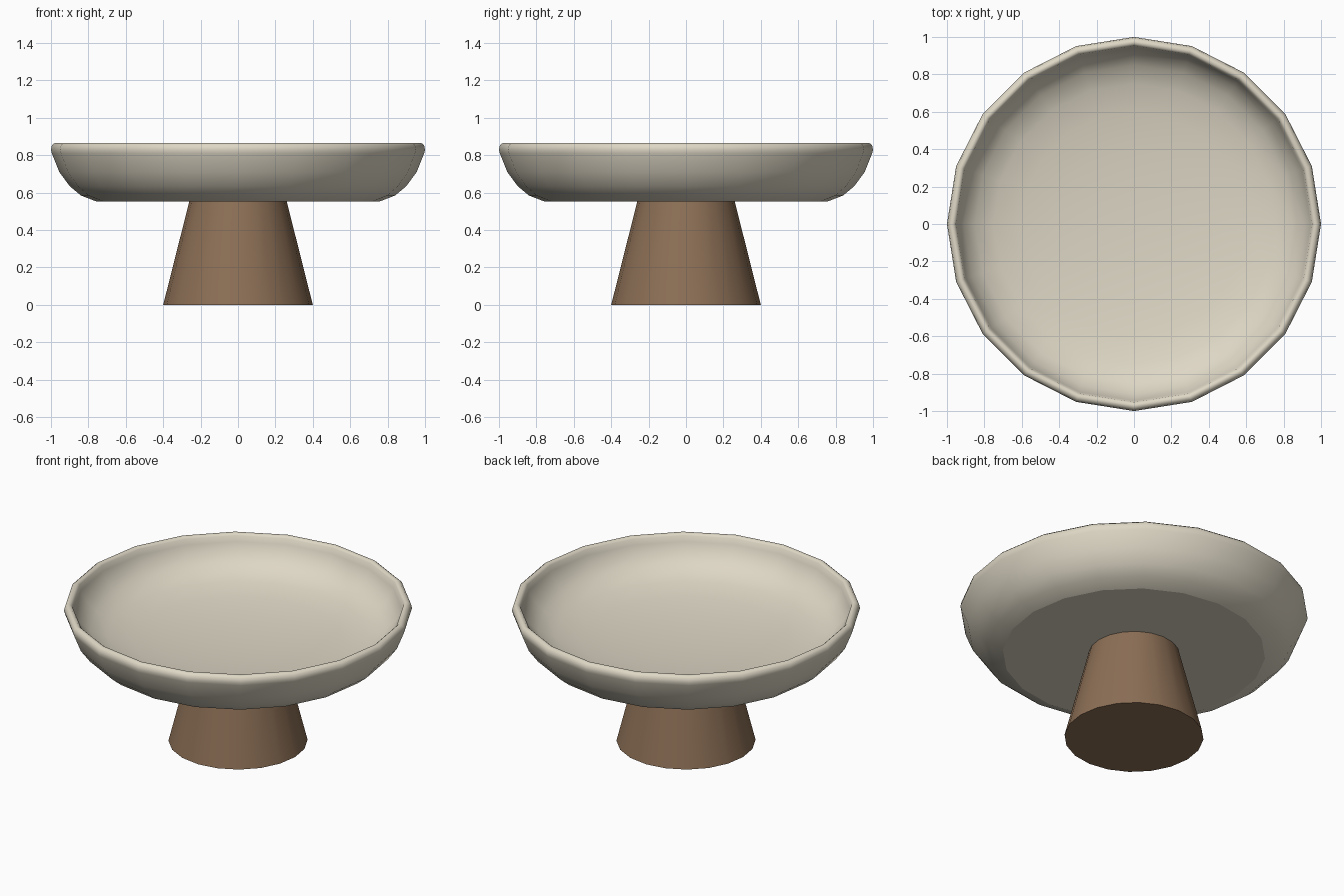
import bpy, bmesh, math

if "Cube" in bpy.data.objects:
    bpy.data.objects.remove(bpy.data.objects["Cube"])

SIDES = 20


def material(name, rgb):
    m = bpy.data.materials.new(name)
    m.diffuse_color = (*rgb, 1)
    m.use_nodes = True
    m.node_tree.nodes["Principled BSDF"].inputs["Base Color"].default_value = m.diffuse_color
    return m


def lathe(name, profile, mat, flat_caps):
    """Revolve (radius, z) points; cap first and last ring. flat_caps = (first, last)."""
    bm = bmesh.new()
    rings = []
    for r, z in profile:
        rings.append([bm.verts.new((r * math.cos(2 * math.pi * i / SIDES),
                                    r * math.sin(2 * math.pi * i / SIDES), z))
                      for i in range(SIDES)])
    for a, b in zip(rings, rings[1:]):
        for i in range(SIDES):
            j = (i + 1) % SIDES
            bm.faces.new((a[i], a[j], b[j], b[i])).smooth = True
    bm.faces.new(rings[0][::-1]).smooth = not flat_caps[0]
    bm.faces.new(rings[-1]).smooth = not flat_caps[1]
    bmesh.ops.recalc_face_normals(bm, faces=bm.faces)
    mesh = bpy.data.meshes.new(name)
    bm.to_mesh(mesh)
    bm.free()
    mesh.materials.append(mat)
    obj = bpy.data.objects.new(name, mesh)
    bpy.context.collection.objects.link(obj)
    return obj


cream = material("cream ceramic", (0.73, 0.68, 0.56))
brown = material("brown wood", (0.262, 0.159, 0.092))

# Bowl: outer wall, rounded rim, then a continuously curved dish inside
lathe("bowl", [
    (0.755, 0.552), (0.84, 0.585), (0.90, 0.635), (0.955, 0.71),
    (0.995, 0.81), (1.0, 0.83), (0.995, 0.853), (0.98, 0.866),
    (0.965, 0.866), (0.953, 0.855), (0.945, 0.82),
    (0.91, 0.755), (0.85, 0.70), (0.75, 0.66), (0.60, 0.632),
    (0.42, 0.612), (0.22, 0.60), (0.05, 0.597),
], cream, (True, False))

# Tapered pedestal
lathe("pedestal", [(0.40, 0.0), (0.26, 0.555)], brown, (True, True))
